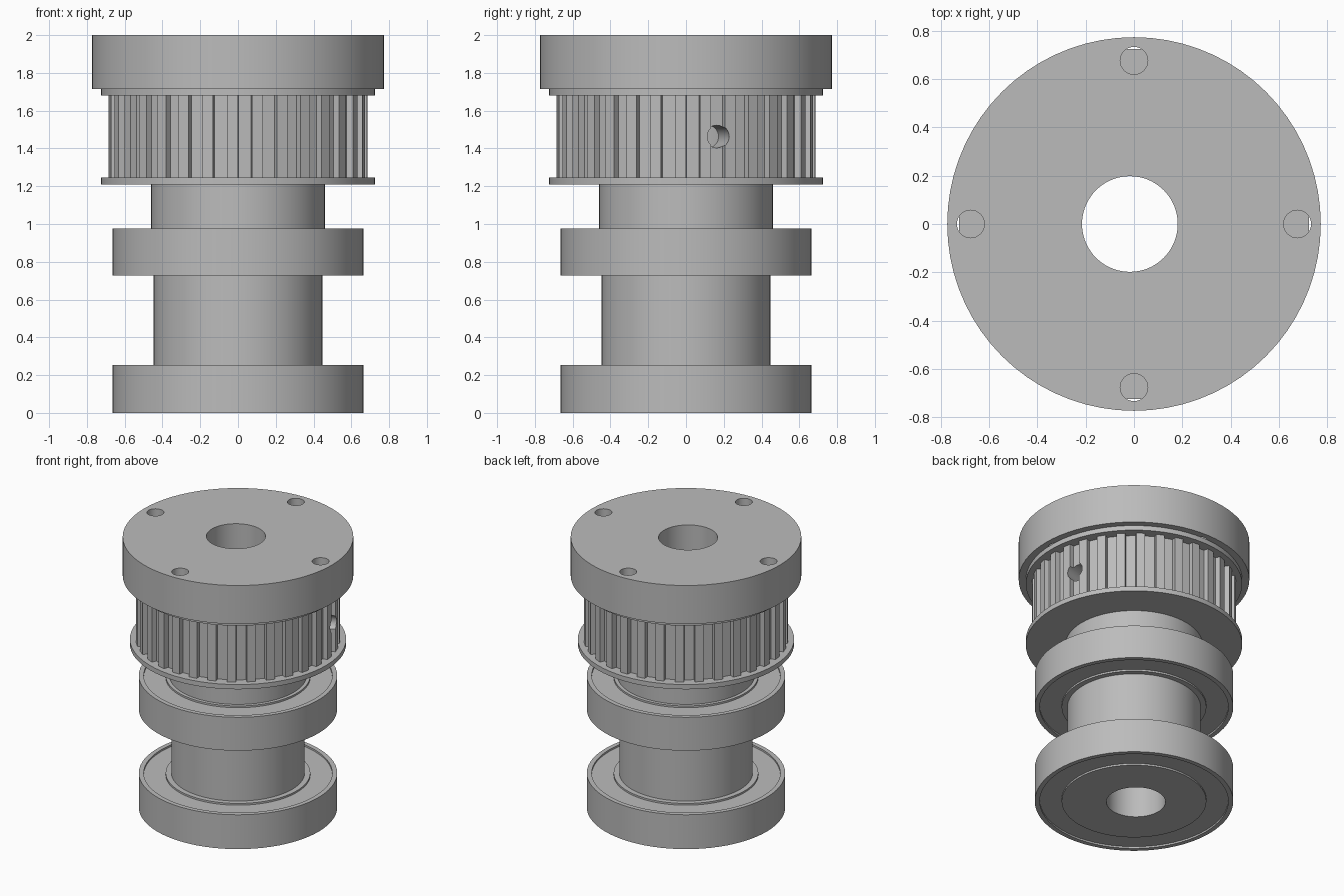
import bpy
import bmesh
from math import cos, sin, radians, tau
from mathutils import Matrix, Vector

cube = bpy.data.objects.get("Cube")
if cube:
    bpy.data.objects.remove(cube, do_unlink=True)

grey = bpy.data.materials.new("machined_grey")
grey.use_nodes = True
colour = (0.5, 0.5, 0.5, 1)
grey.diffuse_color = colour
grey.node_tree.nodes["Principled BSDF"].inputs["Base Color"].default_value = colour

SEGMENTS = 72
ROUND = [tau * i / SEGMENTS for i in range(SEGMENTS)]


def finish(name, bm):
    bmesh.ops.recalc_face_normals(bm, faces=bm.faces)
    mesh = bpy.data.meshes.new(name)
    bm.to_mesh(mesh)
    bm.free()
    mesh.materials.append(grey)
    obj = bpy.data.objects.new(name, mesh)
    bpy.context.collection.objects.link(obj)
    return obj


def sweep(name, columns):
    """Closed ring from (angle, profile) columns, each profile a loop of (r, z)."""
    bm = bmesh.new()
    loops = [[bm.verts.new((r * cos(a), r * sin(a), z)) for r, z in profile]
             for a, profile in columns]
    for here, there in zip(loops, loops[1:] + loops[:1]):
        for i in range(len(here)):
            bm.faces.new((here[i - 1], here[i], there[i], there[i - 1]))
    return finish(name, bm)


def ring(name, inner, outer, z0, z1):
    profile = [(inner, z0), (outer, z0), (outer, z1), (inner, z1)]
    return sweep(name, [(a, profile) for a in ROUND])


def cylinder(name, radius, matrix, depth, segments=SEGMENTS):
    bm = bmesh.new()
    bmesh.ops.create_cone(bm, cap_ends=True, segments=segments, radius1=radius,
                          radius2=radius, depth=depth, matrix=matrix)
    return finish(name, bm)


def disc(name, radius, z0, z1):
    return cylinder(name, radius, Matrix.Translation((0, 0, (z0 + z1) / 2)), z1 - z0)


def cut(obj, cutter):
    mod = obj.modifiers.new("cut", "BOOLEAN")
    mod.operation = "DIFFERENCE"
    mod.solver = "EXACT"
    mod.object = cutter
    cutter.hide_render = True
    cutter.hide_viewport = False
    cutter.display_type = "WIRE"
    bpy.context.view_layer.objects.active = obj
    bpy.ops.object.modifier_apply(modifier=mod.name)


# Stepped shaft and top cap
parts = []
shaft_low = disc("lower_shaft", 0.447, 0, 0.85)
shaft_high = disc("upper_shaft", 0.46, 0.85, 1.715)
cap = disc("top_cap", 0.773, 1.715, 2)
parts += [shaft_low, shaft_high, cap]

# Bearings with recessed shields between the two races
def bearing(name, z0, z1, bore):
    dip, race, lip, outer = 0.013, 0.485, 0.632, 0.665
    half = [(bore, z0), (race, z0), (race, z0 + dip), (lip, z0 + dip), (lip, z0), (outer, z0)]
    profile = half + [(r, z0 + z1 - z) for r, z in reversed(half)]
    return sweep(name, [(a, profile) for a in ROUND])


parts.append(bearing("lower_bearing", 0, 0.254, 0.447))
parts.append(bearing("upper_bearing", 0.728, 0.975, 0.447))

# Toothed pulley between two flanges
TEETH, TIP, ROOT = 32, 0.685, 0.65
columns = []
for k in range(TEETH):
    start = tau * k / TEETH
    for offset, r in ((0, TIP), (0.3, ROOT), (6.0, ROOT), (6.3, TIP)):
        columns.append((start + radians(offset),
                        [(0.46, 1.245), (r, 1.245), (r, 1.68), (0.46, 1.68)]))
pulley = sweep("pulley_teeth", columns)
parts.append(pulley)
parts.append(ring("lower_flange", 0.46, 0.725, 1.21, 1.245))
parts.append(ring("upper_flange", 0.46, 0.725, 1.68, 1.715))

# Slightly offset central bore
bore = cylinder("bore_cutter", 0.198, Matrix.Translation((-0.017, 0, 1)), 3)
for obj in (shaft_low, shaft_high, cap):
    cut(obj, bore)
cutters = [bore]

# Four bolt holes through the cap
for i in range(4):
    a = tau * i / 4
    spot = Matrix.Translation((0.676 * cos(a), 0.676 * sin(a), 1.85))
    hole = cylinder("bolt_hole_cutter", 0.057, spot, 0.5, 32)
    cut(cap, hole)
    cutters.append(hole)

# Radial set screw hole down to the shaft
way = Vector((cos(radians(14.5)), sin(radians(14.5)), 0))
matrix = Matrix.Translation(way * 0.6 + Vector((0, 0, 1.463))) @ \
    way.to_track_quat("Z", "Y").to_matrix().to_4x4()
screw = cylinder("set_screw_cutter", 0.06, matrix, 0.4, 32)
cut(pulley, screw)
cutters.append(screw)

for obj in cutters:
    bpy.data.objects.remove(obj, do_unlink=True)

# Smooth the round walls, keep the edges sharp
bpy.ops.object.select_all(action="DESELECT")
for obj in parts:
    obj.select_set(True)
bpy.context.view_layer.objects.active = parts[0]
bpy.ops.object.shade_smooth_by_angle(angle=radians(30))
